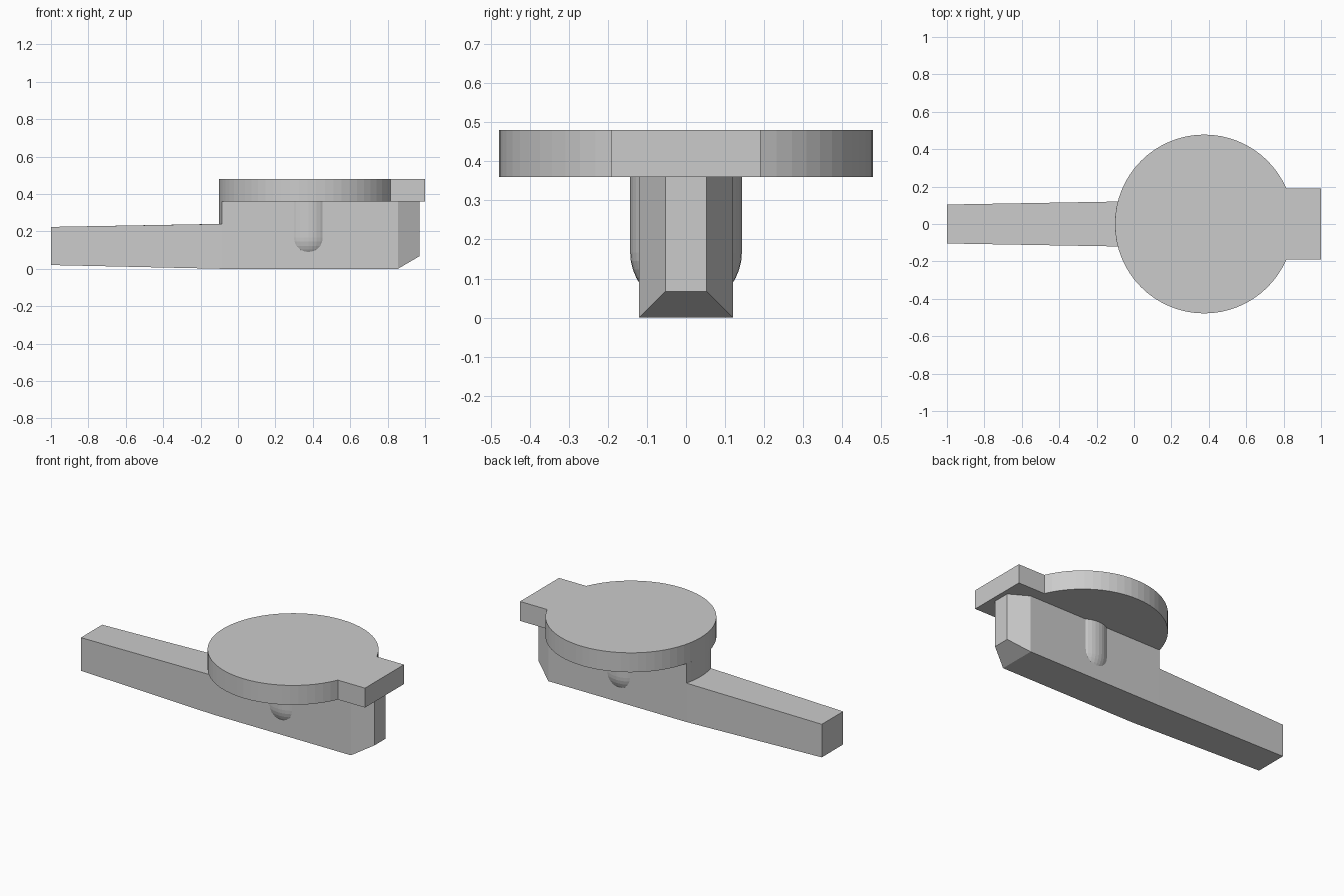
import bpy, bmesh, math

if "Cube" in bpy.data.objects:
    bpy.data.objects.remove(bpy.data.objects["Cube"])

CX, R = 0.376, 0.478        # disc centre and radius
HALF = 0.12                 # half width of the body
Z_TAIL, Z_BODY, Z_TOP = 0.24, 0.36, 0.48


def finish(bm, name):
    bmesh.ops.recalc_face_normals(bm, faces=bm.faces)
    mesh = bpy.data.meshes.new(name)
    bm.to_mesh(mesh)
    bm.free()
    obj = bpy.data.objects.new(name, mesh)
    bpy.context.collection.objects.link(obj)
    return obj


def disc_arc(start, end, steps):
    return [(CX + R * math.cos(start + (end - start) * i / steps),
             R * math.sin(start + (end - start) * i / steps)) for i in range(steps + 1)]


# Round top plate with a rectangular tab
bm = bmesh.new()
a = math.asin(0.19 / R)
outline = disc_arc(a, 2 * math.pi - a, 56) + [(1.0, -0.19), (1.0, 0.19)]
plate = bm.faces.new([bm.verts.new((x, y, Z_BODY)) for x, y in outline])
ext = bmesh.ops.extrude_face_region(bm, geom=[plate])
bmesh.ops.translate(bm, vec=(0, 0, Z_TOP - Z_BODY),
                    verts=[v for v in ext["geom"] if isinstance(v, bmesh.types.BMVert)])
finish(bm, "round_top_plate")

# Body with chamfered nose, curved rear shoulder and tapering tail
bm = bmesh.new()
b = math.asin(HALF / R)
arc = disc_arc(math.pi - b, math.pi + b, 6)      # from +y to -y


def ring(points, z):
    return [bm.verts.new((x, y, z)) for x, y in points]


low = ring(arc, Z_TAIL)
high = ring(arc, Z_BODY)
heel = ring([arc[0], arc[-1]], 0)
cheek_b = ring([(0.855, HALF), (0.855, -HALF)], 0)
cheek_t = ring([(0.855, HALF), (0.855, -HALF)], Z_BODY)
nose_b = ring([(0.97, 0.053), (0.97, -0.053)], 0.067)
nose_t = ring([(0.97, 0.053), (0.97, -0.053)], Z_BODY)
tail_b = ring([(-1, 0.104), (-1, -0.104)], 0.02)
tail_t = ring([(-1, 0.104), (-1, -0.104)], 0.224)

for i in range(len(arc) - 1):                    # curved shoulder
    bm.faces.new((low[i], low[i + 1], high[i + 1], high[i]))
bm.faces.new(low + [tail_t[1], tail_t[0]])       # tail top
bm.faces.new(high + [cheek_t[1], nose_t[1], nose_t[0], cheek_t[0]])
for p, q in ((tail_b, heel), (heel, cheek_b), (cheek_b, nose_b), (nose_b, nose_t), (tail_b, tail_t)):
    bm.faces.new((p[0], p[1], q[1], q[0]))       # underside and both ends
for s in (0, -1):                                # both flanks
    bm.faces.new((tail_b[s], heel[s], low[s], tail_t[s]))
    bm.faces.new((heel[s], cheek_b[s], cheek_t[s], high[s], low[s]))
    bm.faces.new((cheek_b[s], nose_b[s], nose_t[s], cheek_t[s]))
finish(bm, "body_and_tail")

# Round-ended pivot post showing through both flanks
bm = bmesh.new()
PR, PZ = 0.143, 0.167
profile = [(0.0, Z_BODY), (PR, Z_BODY)]
profile += [(PR * math.cos(t * math.pi / 20), PZ - PR * math.sin(t * math.pi / 20)) for t in range(10)]
profile.append((0.0, PZ - PR))
verts = [bm.verts.new((CX + r, 0, z)) for r, z in profile]
edges = [bm.edges.new(e) for e in zip(verts, verts[1:])]
bmesh.ops.spin(bm, geom=verts + edges, cent=(CX, 0, 0), axis=(0, 0, 1),
               angle=2 * math.pi, steps=40)
bmesh.ops.remove_doubles(bm, verts=bm.verts, dist=1e-5)
finish(bm, "pivot_post")
